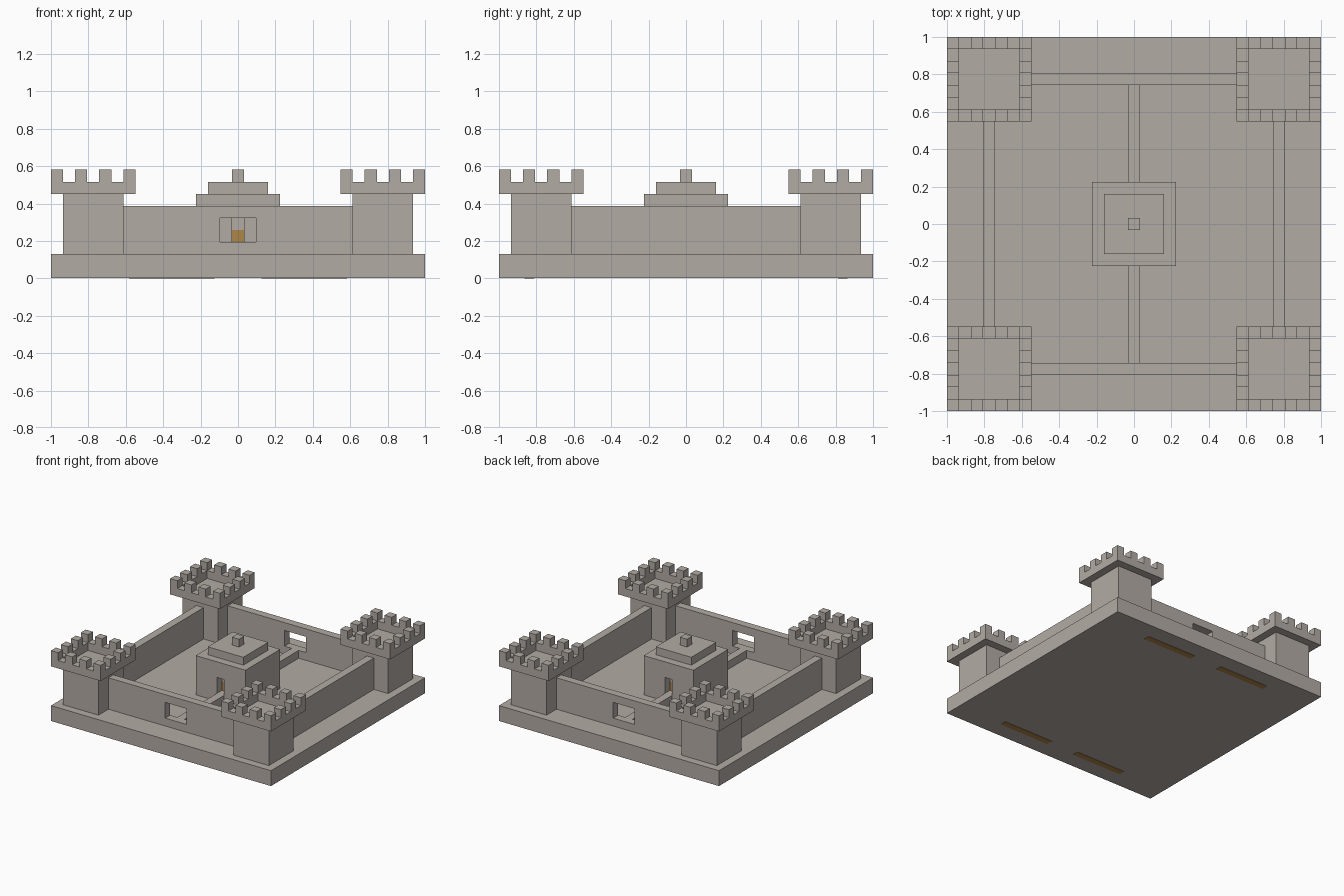
import bpy

U = 2 / 31  # one building block

if "Cube" in bpy.data.objects:
    bpy.data.objects.remove(bpy.data.objects["Cube"], do_unlink=True)


def material(name, rgb):
    mat = bpy.data.materials.new(name)
    mat.use_nodes = True
    mat.diffuse_color = (*rgb, 1)
    mat.node_tree.nodes["Principled BSDF"].inputs["Base Color"].default_value = (*rgb, 1)
    return mat


STONE = material("warm grey stone", (0.45, 0.41, 0.375))
WOOD = material("golden brown wood", (0.43, 0.24, 0.07))


def box(name, x, y, z, mat=STONE):
    """Box spanning the (low, high) pairs x, y and z, measured in blocks."""
    bpy.ops.mesh.primitive_cube_add(size=1)
    obj = bpy.context.object
    obj.name = name
    spans = (x, y, z)
    for v in obj.data.vertices:
        v.co = [U * (s[1] if c > 0 else s[0]) for c, s in zip(v.co, spans)]
    obj.data.materials.append(mat)
    return obj


def cut(obj, x, y, z):
    """Carve a box-shaped opening out of an object."""
    cutter = box("cutter", x, y, z)
    cutter.hide_render = True
    mod = obj.modifiers.new("opening", "BOOLEAN")
    mod.operation = "DIFFERENCE"
    mod.solver = "EXACT"
    mod.object = cutter
    graph = bpy.context.evaluated_depsgraph_get()
    mesh = bpy.data.meshes.new_from_object(obj.evaluated_get(graph))
    obj.modifiers.clear()
    obj.data = mesh
    bpy.data.objects.remove(cutter, do_unlink=True)


def span(a, b, side):
    """Range a..b on the positive side, mirrored for the negative side."""
    return (a, b) if side > 0 else (-b, -a)


# Base slab with four wooden strips set in its underside
box("base", (-15.5, 15.5), (-15.5, 15.5), (0.04, 2))
for sy in (-1, 1):
    for sx in (-1, 1):
        box("underside_strip", span(1.95, 9.05, sx), span(12.6, 13.4, sy), (0, 0.05), WOOD)

# Curtain walls, with a window at the front and back
for side, label in ((-1, "front"), (1, "back")):
    wall = box(label + "_wall", (-9.5, 9.5), span(11.5, 12.5, side), (2, 6))
    cut(wall, (-1.5, 1.5), span(11, 13, side), (3, 5))
for side, label in ((-1, "right"), (1, "left")):
    box(label + "_wall", span(11.5, 12.5, side), (-9.5, 9.5), (2, 6))

# Battlement ring: hollow middle, crenels cut across in both directions
battlement = box("battlement", (-3.5, 3.5), (-3.5, 3.5), (7, 9))
cut(battlement, (-2.5, 2.5), (-2.5, 2.5), (6, 10))
for gap in (-2, 0, 2):
    cut(battlement, (gap - 0.5, gap + 0.5), (-4, 4), (8, 10))
    cut(battlement, (-4, 4), (gap - 0.5, gap + 0.5), (8, 10))

# Corner towers sharing the battlement mesh
for sx in (-1, 1):
    for sy in (-1, 1):
        box("tower", span(9.5, 14.5, sx), span(9.5, 14.5, sy), (2, 7))
        crown = bpy.data.objects.new("tower_battlement", battlement.data)
        crown.location = (12 * sx * U, 12 * sy * U, 0)
        bpy.context.collection.objects.link(crown)
bpy.data.objects.remove(battlement, do_unlink=True)

# Central keep with stepped roof
keep = box("keep", (-3.5, 3.5), (-3.5, 3.5), (2, 7))
box("keep_roof", (-2.5, 2.5), (-2.5, 2.5), (7, 8))
box("keep_finial", (-0.5, 0.5), (-0.5, 0.5), (8, 9))

# Doorways, wooden half doors and raised paths to the walls
for side in (-1, 1):
    cut(keep, (-0.5, 0.5), span(2.5, 4, side), (3, 5))
    box("half_door", (-0.5, 0.5), span(2.45, 2.55, side), (3, 4), WOOD)
    box("path", (-0.5, 0.5), span(3.5, 11.5, side), (2, 3))
